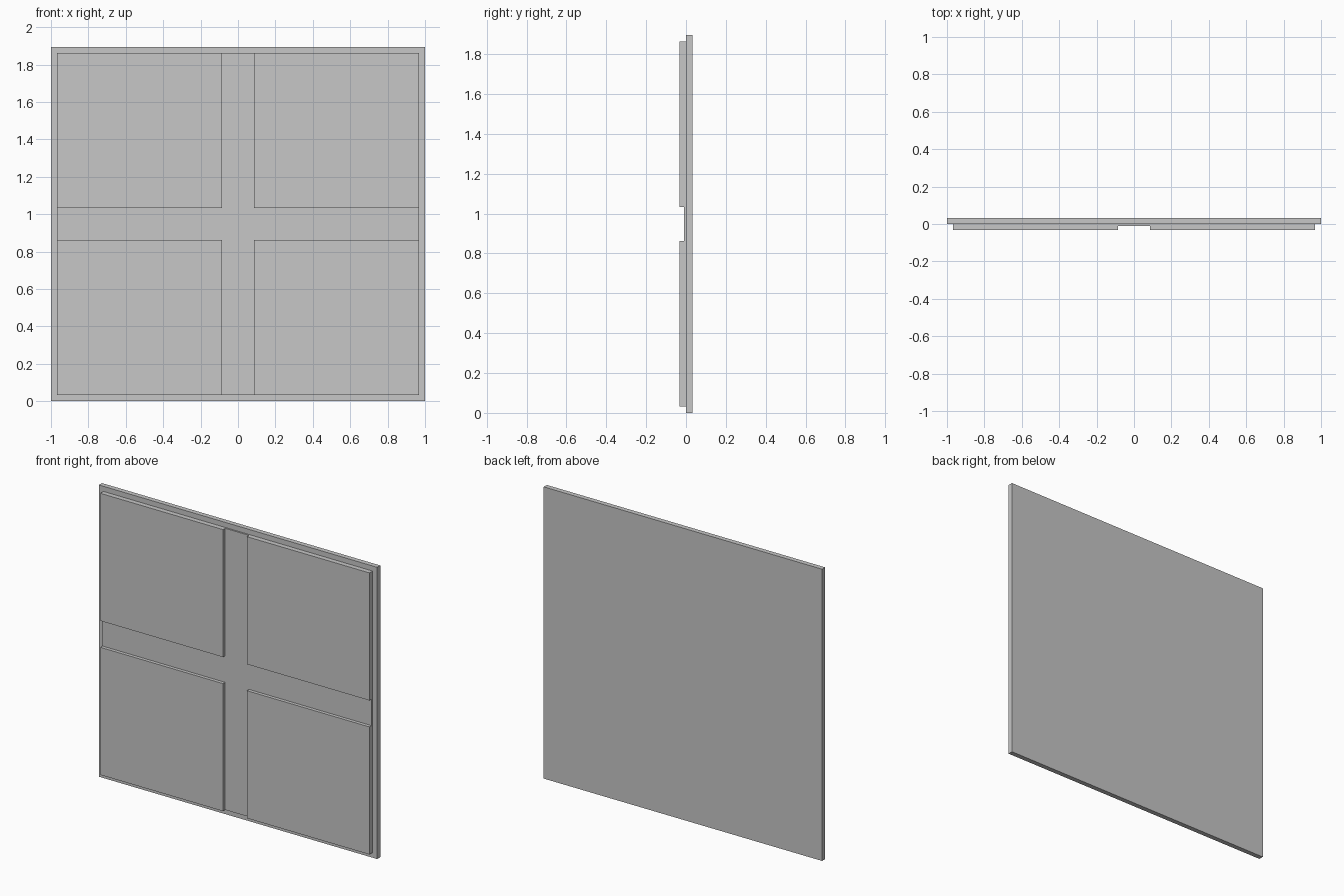
import bpy

default = bpy.data.objects.get("Cube")
if default:
    bpy.data.objects.remove(default, do_unlink=True)

WIDTH, HEIGHT = 2.0, 1.895
BACK, SPLIT, GROOVE, FRONT = 0.032, 0.0, -0.01, -0.032
MARGIN = 0.033      # rim left around the raised front
GAP = 0.086         # half width of the cross groove
MID = HEIGHT / 2

grey = bpy.data.materials.new("light grey")
grey.use_nodes = True
colour = (0.57, 0.57, 0.57, 1)
grey.diffuse_color = colour
grey.node_tree.nodes["Principled BSDF"].inputs["Base Color"].default_value = colour


def box(name, low, high):
    """Flat-faced box between two opposite corners."""
    bpy.ops.mesh.primitive_cube_add(
        size=1, location=[(a + b) / 2 for a, b in zip(low, high)])
    obj = bpy.context.object
    obj.name = name
    obj.scale = [b - a for a, b in zip(low, high)]
    bpy.ops.object.transform_apply(location=False, rotation=False, scale=True)
    obj.data.materials.append(grey)


# Backing board
box("backing_board", (-WIDTH / 2, SPLIT, 0), (WIDTH / 2, BACK, HEIGHT))

# Recessed cross: one upright, two side arms butting against it
edge_x, edge_z = WIDTH / 2 - MARGIN, MID - MARGIN
box("cross_upright", (-GAP, GROOVE, MID - edge_z), (GAP, SPLIT, MID + edge_z))

for side, x0, x1 in (("right", -edge_x, -GAP), ("left", GAP, edge_x)):
    box(side + "_cross_arm", (x0, GROOVE, MID - GAP), (x1, SPLIT, MID + GAP))
    # Raised panels, one in each quarter
    for level, z0, z1 in (("lower", MID - edge_z, MID - GAP),
                          ("upper", MID + GAP, MID + edge_z)):
        box(level + "_" + side + "_panel", (x0, FRONT, z0), (x1, SPLIT, z1))
